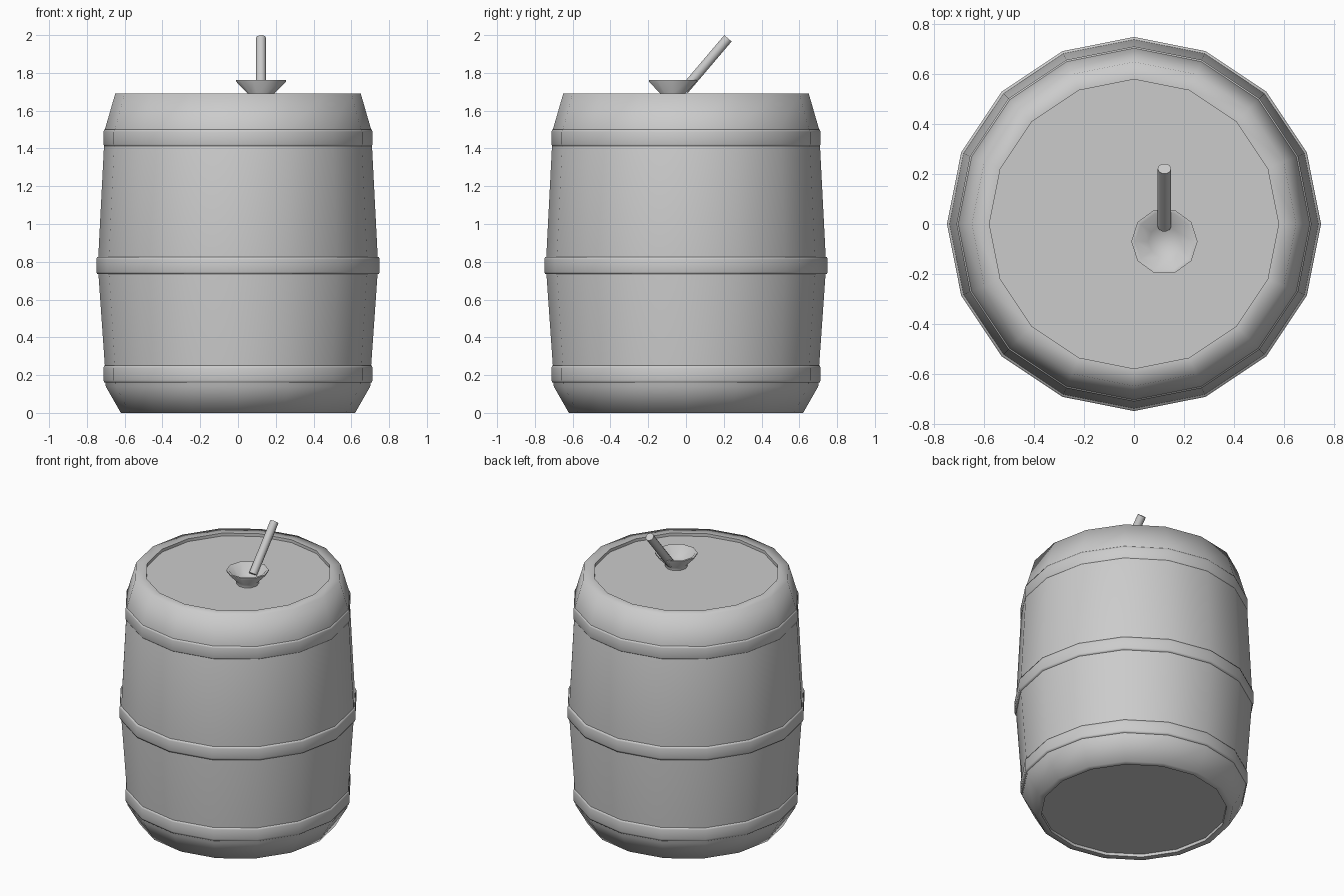
import bpy, math
from mathutils import Vector

if "Cube" in bpy.data.objects:
    bpy.data.objects.remove(bpy.data.objects["Cube"], do_unlink=True)

grey = bpy.data.materials.new("plain_grey")
grey.use_nodes = True
COLOUR = (0.6, 0.6, 0.6, 1)
grey.diffuse_color = COLOUR
grey.node_tree.nodes["Principled BSDF"].inputs["Base Color"].default_value = COLOUR


def lathe(name, profile, sides, centre=(0, 0), closed=False, smooth=40):
    """Spin a list of (radius, height) points; open profiles get capped ends."""
    verts = [(r * math.cos(math.tau * i / sides), r * math.sin(math.tau * i / sides), z)
             for r, z in profile for i in range(sides)]
    n = len(profile)
    faces = []
    for j in range(n if closed else n - 1):
        a, b = j * sides, (j + 1) % n * sides
        for i in range(sides):
            k = (i + 1) % sides
            faces.append((a + i, a + k, b + k, b + i))
    if not closed:
        faces.append(tuple(reversed(range(sides))))
        faces.append(tuple(range((n - 1) * sides, n * sides)))
    mesh = bpy.data.meshes.new(name)
    mesh.from_pydata(verts, [], faces)
    mesh.materials.append(grey)
    obj = bpy.data.objects.new(name, mesh)
    obj.location = (*centre, 0)
    bpy.context.collection.objects.link(obj)
    bpy.ops.object.select_all(action='DESELECT')
    bpy.context.view_layer.objects.active = obj
    obj.select_set(True)
    bpy.ops.object.shade_smooth_by_angle(angle=math.radians(smooth))
    return obj


# Bulging body with a rolled rim and a slightly sunken lid
lathe("barrel_body", [(0.58, 0.02), (0.58, 0.0), (0.62, 0.0), (0.70, 0.14), (0.705, 0.25),
                      (0.742, 0.78), (0.705, 1.5), (0.65, 1.69), (0.58, 1.69), (0.58, 1.67)],
      16, smooth=75)

# Three hoops around the body
for name, low, high, radius in (("bottom_hoop", 0.16, 0.25, 0.712),
                                ("middle_hoop", 0.735, 0.825, 0.75),
                                ("top_hoop", 1.41, 1.5, 0.712)):
    inner, soft = radius - 0.03, 0.012
    lathe(name, [(inner, low), (radius - 0.004, low), (radius, low + soft),
                 (radius, high - soft), (radius - 0.004, high), (inner, high)],
          16, closed=True, smooth=75)

# Flared collar around the straw hole
HOLE = (0.122, -0.07)
lathe("straw_collar", [(0.07, 1.665), (0.07, 1.69), (0.133, 1.755), (0.133, 1.762),
                       (0.118, 1.762), (0.065, 1.70)], 10, HOLE, smooth=60)

# Tilted straw
start, end = Vector((0.122, -0.01, 1.71)), Vector((0.122, 0.222, 1.983))
straw = lathe("straw", [(0.027, 0), (0.027, (end - start).length)], 10, smooth=50)
straw.location = start
straw.rotation_euler = (end - start).to_track_quat('Z', 'Y').to_euler()
